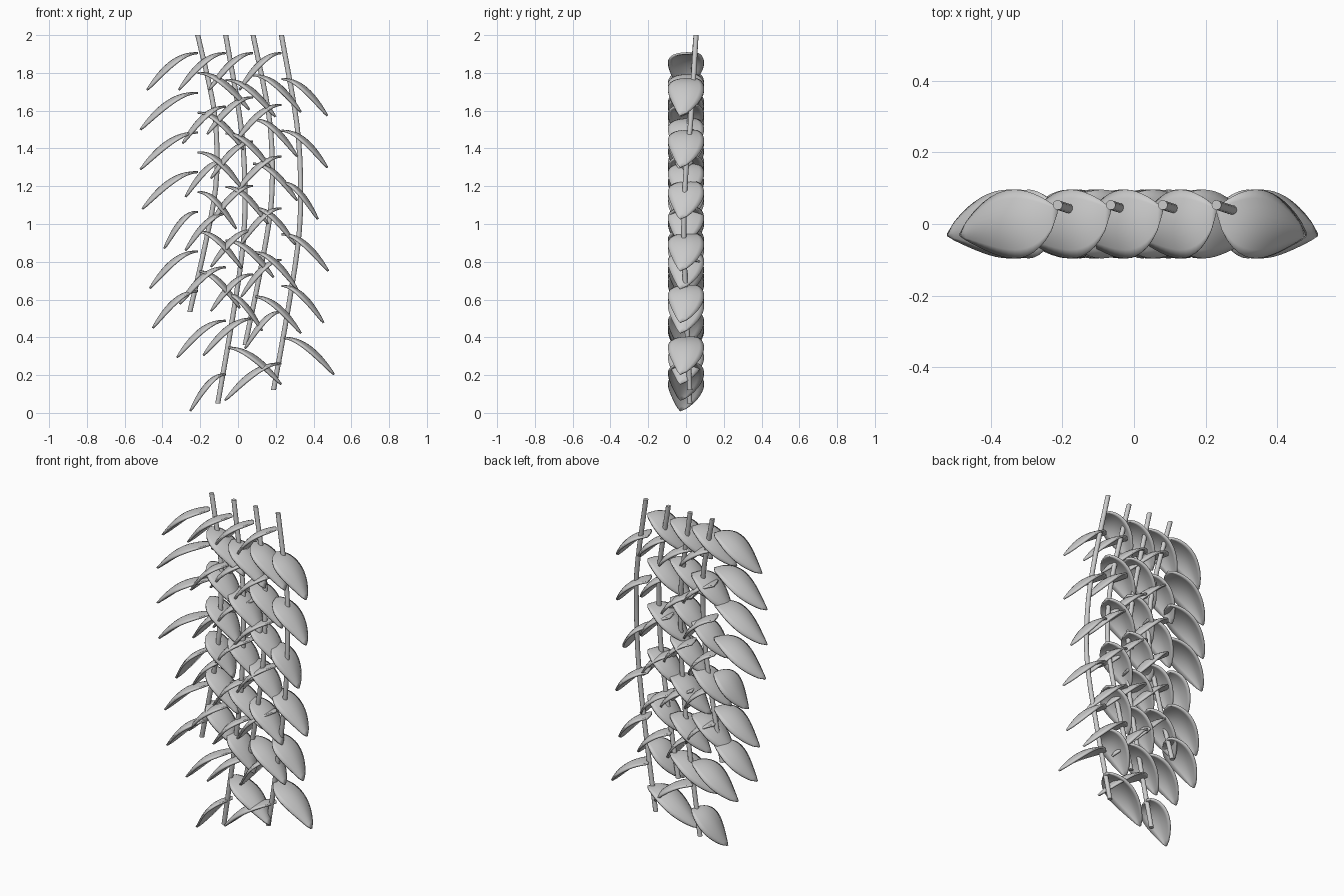
import bpy, math

if "Cube" in bpy.data.objects:
    bpy.data.objects.remove(bpy.data.objects["Cube"])

grey = bpy.data.materials.new("soft grey")
grey.diffuse_color = (0.6, 0.6, 0.6, 1)
grey.use_nodes = True
grey.node_tree.nodes["Principled BSDF"].inputs["Base Color"].default_value = grey.diffuse_color

LEAF_DROP = 0.198
HALF_WIDTH = 0.092


def finish(obj, angle=50):
    obj.data.materials.append(grey)
    bpy.ops.object.select_all(action='DESELECT')
    obj.select_set(True)
    bpy.context.view_layer.objects.active = obj
    bpy.ops.object.shade_smooth_by_angle(angle=math.radians(angle))


def mesh_object(name, verts, faces):
    mesh = bpy.data.meshes.new(name)
    mesh.from_pydata(verts, [], faces)
    mesh.update()
    obj = bpy.data.objects.new(name, mesh)
    bpy.context.collection.objects.link(obj)
    return obj


# Stem: a bowed tube swept through a few offsets from its hanging point
BOW = [(0, 0, .053), (.24, .079, .025), (.38, .10, 0), (.55, .095, -.012),
       (.75, .042, 0), (1, -.042, .02)]


def bow_at(f):
    """Smooth interpolation through the bow points."""
    i = max(k for k in range(len(BOW) - 1) if BOW[k][0] <= f)
    a, b = BOW[i], BOW[i + 1]
    p, q = BOW[max(i - 1, 0)], BOW[min(i + 2, len(BOW) - 1)]
    h = b[0] - a[0]
    t = (f - a[0]) / h
    out = []
    for k in (1, 2):
        ma = (b[k] - p[k]) / (b[0] - p[0]) * h
        mb = (q[k] - a[k]) / (q[0] - a[0]) * h
        out.append((2*t**3 - 3*t**2 + 1) * a[k] + (t**3 - 2*t**2 + t) * ma
                   + (3*t**2 - 2*t**3) * b[k] + (t**3 - t**2) * mb)
    return out


def stem(name, x, bottom, radius=0.0135, sides=12, rings=20):
    verts, faces = [], []
    for r in range(rings + 1):
        f = r / rings
        dx, y = bow_at(f)
        z = 2 + (bottom - 2) * f
        for s in range(sides):
            a = 2 * math.pi * s / sides
            verts.append((x + dx + radius * math.cos(a), y + radius * math.sin(a), z))
    for r in range(rings):
        for s in range(sides):
            n = (s + 1) % sides
            a, b = r * sides, (r + 1) * sides
            faces.append((a + s, b + s, b + n, a + n))
    faces.append(tuple(range(sides)))
    faces.append(tuple(rings * sides + s for s in reversed(range(sides))))
    finish(mesh_object(name, verts, faces))


# Leaf: broad near the stem, pointed at the tip, arching outward and down,
# with side edges that fold down more towards the tip
def leaf(name, x, z, reach, side, rows=16, cols=8):
    verts, faces = [], []
    for r in range(rows + 1):
        t = r / rows
        w = max(math.sin(math.pi * t ** 0.85), 0) ** 0.8
        half = HALF_WIDTH * w + 0.004
        mid = 0.035 * (1 - t) ** 2 * (1 - w) - 0.03 * t ** 2 * (1 - w)
        for c in range(cols + 1):
            v = 2 * c / cols - 1
            verts.append((x + side * reach * t, mid + v * half,
                          z - LEAF_DROP * t ** 2.3 - 0.062 * t * w * v * v))
    for r in range(rows):
        for c in range(cols):
            a = r * (cols + 1) + c
            b = a + cols + 1
            quad = (a, b, b + 1, a + 1)
            faces.append(quad if side > 0 else quad[::-1])
    obj = mesh_object(name, verts, faces)
    solid = obj.modifiers.new("thickness", 'SOLIDIFY')
    solid.thickness = 0.011
    finish(obj)


# Each vine: top x, stem bottom, last leaf height, reach of left and right leaves
VINES = [
    (-.213, .535, .65, (.265, .30, .30, .29, .175, .25, .235),
     (.27, .24, .235, .20, .23, .22)),
    (-.065, .05, .21, (.245, .225, .21, .21, .24, .255, .185),
     (.26, .24, .22, .25, .19, .29)),
    (.080, .36, .505, (.23, .24, .22, .22, .22, .22, .26),
     (.25, .23, .23, .22, .23, .25)),
    (.230, .12, .267, (.22, .24, .24, .215, .21, .19, .295),
     (.24, .24, .19, .245, .22, .275)),
]
TOP_LEAF = 1.91
EXTRA = 0.008

for n, (x, bottom, last, left, right) in enumerate(VINES, 1):
    stem(f"stem_{n}", x, bottom)
    step = (TOP_LEAF - last) / 6
    for i, reach in enumerate(left):
        leaf(f"left_leaf_{n}_{i + 1}", x, TOP_LEAF - step * i, reach + EXTRA, -1)
    for i, reach in enumerate(right):
        leaf(f"right_leaf_{n}_{i + 1}", x, TOP_LEAF - step * (i + .5), reach + EXTRA, 1)
